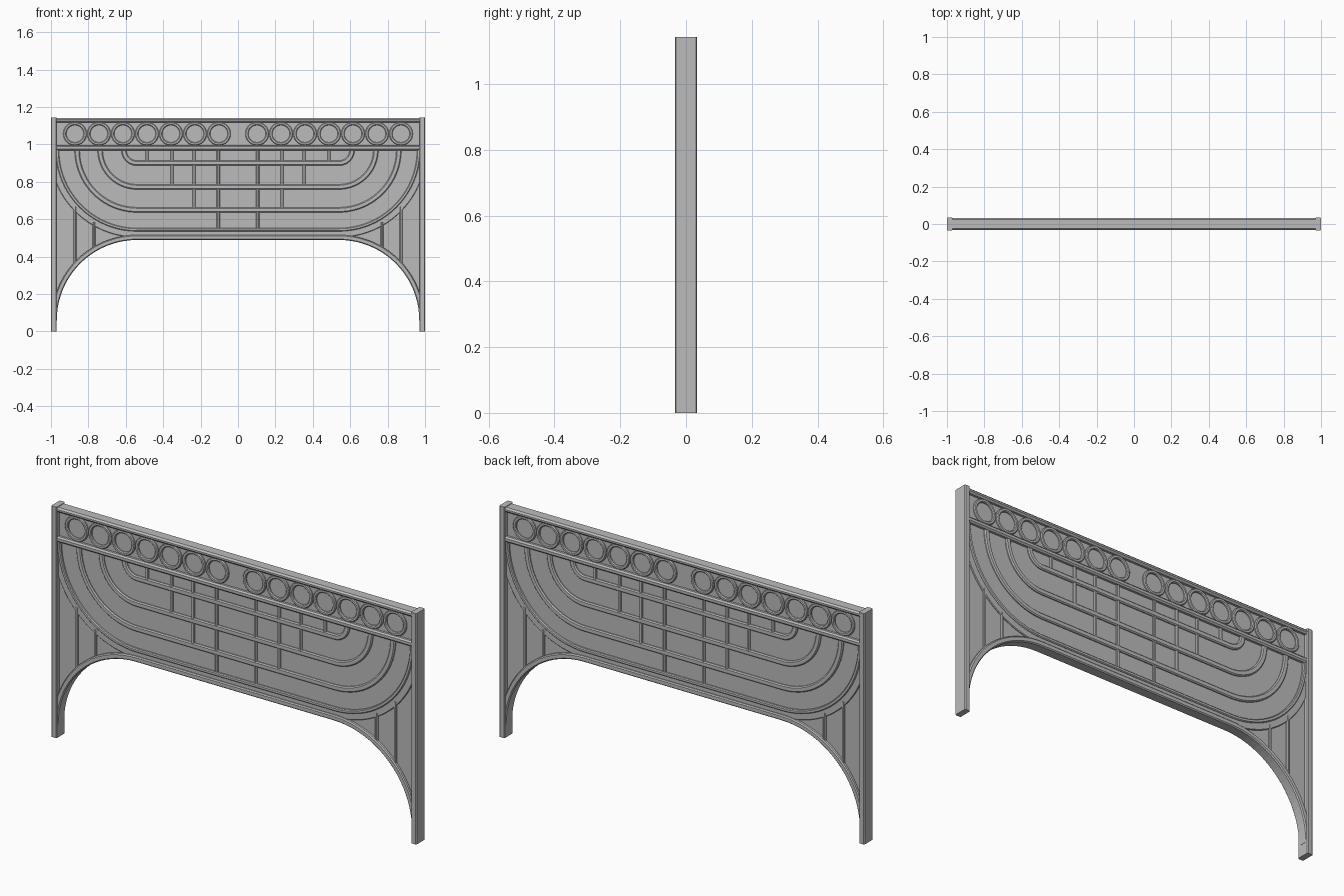
import bpy, bmesh, math
from mathutils import Vector

cube = bpy.data.objects.get("Cube")
if cube:
    bpy.data.objects.remove(cube, do_unlink=True)

grey = bpy.data.materials.new("stone grey")
grey.use_nodes = True
grey.diffuse_color = (0.5, 0.5, 0.5, 1)
grey.node_tree.nodes["Principled BSDF"].inputs["Base Color"].default_value = (0.5, 0.5, 0.5, 1)

CORNER_X, RAIL_Z, ARCH_Z = 0.54, 0.97, 0.06


def finish(name, bm):
    bmesh.ops.recalc_face_normals(bm, faces=bm.faces)
    mesh = bpy.data.meshes.new(name)
    bm.to_mesh(mesh)
    bm.free()
    mesh.materials.append(grey)
    obj = bpy.data.objects.new(name, mesh)
    bpy.context.collection.objects.link(obj)
    return obj


def sweep(name, path, width, depth, chamfer=0.005, closed=False):
    """Sweep a chamfered bar, symmetric front to back, along an (x, z) path."""
    w, c = width / 2, chamfer
    section = [(w, -depth + c), (w, depth - c), (w - c, depth), (c - w, depth),
               (-w, depth - c), (-w, c - depth), (c - w, -depth), (w - c, -depth)]
    pts = [Vector(p) for p in path]
    n = len(pts)
    bm = bmesh.new()
    loops = []
    for i, p in enumerate(pts):
        before = pts[i - 1] if i or closed else p
        after = pts[(i + 1) % n] if i < n - 1 or closed else p
        t = (after - before).normalized()
        loops.append([bm.verts.new((p.x - t.y * o, y, p.y + t.x * o)) for o, y in section])
    for i in range(n if closed else n - 1):
        a, b = loops[i], loops[(i + 1) % n]
        for j in range(8):
            k = (j + 1) % 8
            bm.faces.new((a[j], a[k], b[k], b[j]))
    if not closed:
        bm.faces.new(loops[0])
        bm.faces.new(loops[-1])
    return finish(name, bm)


def arc(cx, cz, r, start, end, steps=20):
    angles = [math.radians(start + (end - start) * i / steps) for i in range(steps + 1)]
    return [(cx + r * math.cos(a), cz + r * math.sin(a)) for a in angles]


def mirrored(half):
    return half + [(-x, z) for x, z in reversed(half)]


# Thin infill panel with the arched underside
arch = mirrored(arc(-CORNER_X, ARCH_Z, 0.44, 180, 90))
bm = bmesh.new()
outline = arch + [(0.98, 1.13), (-0.98, 1.13)]
front = bm.faces.new([bm.verts.new((x, -0.012, z)) for x, z in outline])
back = bmesh.ops.extrude_face_region(bm, geom=[front])
bmesh.ops.translate(bm, vec=(0, 0.024, 0),
                    verts=[v for v in back["geom"] if isinstance(v, bmesh.types.BMVert)])
if front.is_valid and not any(f is not front and set(f.verts) == set(front.verts) for f in bm.faces):
    bmesh.ops.triangulate(bm, faces=[f for f in bm.faces if len(f.verts) > 4])
finish("infill_panel", bm)

# Arch rib along the underside
sweep("arch_rib", mirrored(arc(-CORNER_X, ARCH_Z, 0.4425, 180, 90)), 0.027, 0.028)

# Posts and rails
for side, label in ((-1, "right"), (1, "left")):
    sweep(label + "_post", [(side * 0.985, 0), (side * 0.985, 1.143)], 0.03, 0.034, 0.004)
sweep("top_rail", [(-0.98, 1.128), (0.98, 1.128)], 0.024, 0.031, 0.008)
sweep("lower_rail", [(-0.98, 0.982), (0.98, 0.982)], 0.027, 0.03, 0.007)

# Nested ribs with rounded corners
for i, radius in enumerate((0.07, 0.197, 0.32)):
    path = mirrored(arc(-CORNER_X, RAIL_Z, radius, 180, 270))
    sweep(f"nested_rib_{i + 1}", path, 0.027, 0.022)
sweep("outer_rib", mirrored(arc(-CORNER_X, RAIL_Z, 0.426, 180, 270)), 0.018, 0.024, 0.004)
sweep("outer_rib_step", mirrored(arc(-CORNER_X, RAIL_Z, 0.449, 192, 270)), 0.036, 0.018, 0.003)

# Vertical bars: centre bars hang from the lower rail, corner bars stand on the arch
bars = [(0.106, 0.545), (0.235, 0.65), (0.353, 0.773), (0.487, 0.9)]
for side, label in ((-1, "right"), (1, "left")):
    for i, (x, bottom) in enumerate(bars):
        sweep(f"{label}_centre_bar_{i + 1}", [(side * x, bottom), (side * x, RAIL_Z)], 0.017, 0.02, 0.004)
    for i, x in enumerate((0.77, 0.872)):
        dx = x - CORNER_X
        low = ARCH_Z + math.sqrt(0.4425 ** 2 - dx ** 2)
        high = RAIL_Z - math.sqrt(0.449 ** 2 - dx ** 2)
        sweep(f"{label}_corner_bar_{i + 1}", [(side * x, low), (side * x, high)], 0.015, 0.02, 0.004)

    # Row of rings in the top band
    for i in range(7):
        circle = arc(side * (0.102 + 0.1283 * i), 1.057, 0.0545, 0, 360, 32)[:-1]
        sweep(f"{label}_ring_{i + 1}", circle, 0.017, 0.022, 0.004, closed=True)

# Smooth the curves and keep the edges sharp
for obj in bpy.context.view_layer.objects:
    is_part = obj.type == "MESH" and obj.data.materials and obj.data.materials[0] == grey
    obj.select_set(bool(is_part))
    if is_part:
        bpy.context.view_layer.objects.active = obj
bpy.ops.object.shade_smooth_by_angle(angle=math.radians(30))
